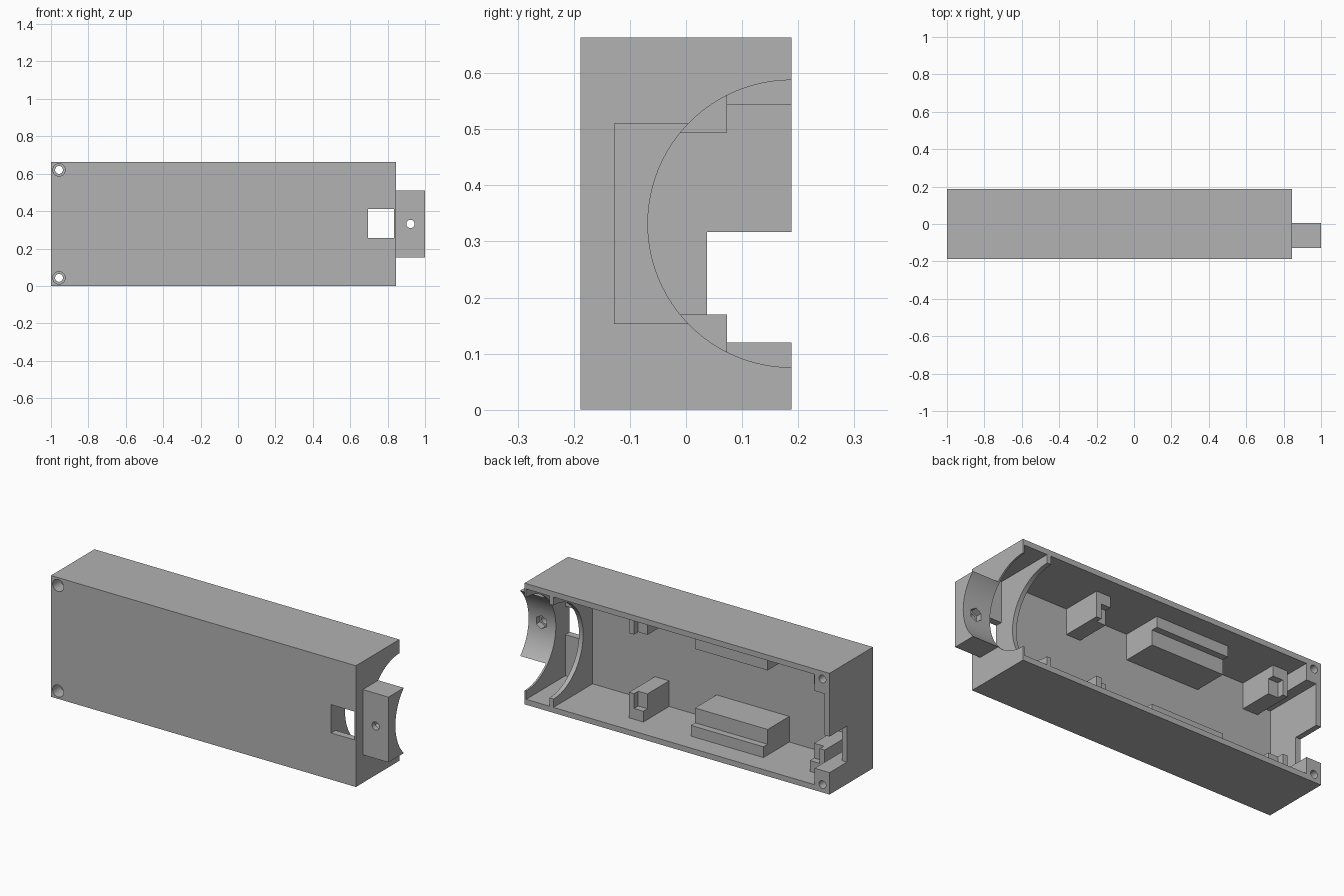
import bpy
from math import pi, radians

if "Cube" in bpy.data.objects:
    bpy.data.objects.remove(bpy.data.objects["Cube"], do_unlink=True)

grey = bpy.data.materials.new("plain grey")
grey.use_nodes = True
colour = (0.445, 0.445, 0.445, 1)
grey.diffuse_color = colour
grey.node_tree.nodes["Principled BSDF"].inputs["Base Color"].default_value = colour

HEIGHT, BACK, FRONT = 0.663, 0.188, -0.188
MID = HEIGHT / 2
WALL = 0.03          # top and bottom walls
FLOOR = -0.15        # inner side of the front panel
END = 0.845          # end of the case, where the lug begins


def box(name, x, y, z):
    """Box from three (low, high) ranges."""
    bpy.ops.mesh.primitive_cube_add(size=1)
    ob = bpy.context.object
    ob.name = name
    ob.location = [sum(r) / 2 for r in (x, y, z)]
    ob.scale = [r[1] - r[0] for r in (x, y, z)]
    bpy.ops.object.transform_apply(location=True, rotation=True, scale=True)
    ob.data.materials.append(grey)
    return ob


def rod(name, radius, start, end, sides=32):
    """Cylinder along x or y between two points."""
    along_x = start[0] != end[0]
    length = abs(end[0] - start[0]) + abs(end[1] - start[1])
    bpy.ops.mesh.primitive_cylinder_add(
        vertices=sides, radius=radius, depth=length,
        location=[(a + b) / 2 for a, b in zip(start, end)],
        rotation=(0, pi / 2, 0) if along_x else (pi / 2, 0, 0))
    ob = bpy.context.object
    ob.name = name
    bpy.ops.object.transform_apply(location=True, rotation=True, scale=True)
    ob.data.materials.append(grey)
    return ob


def combine(target, tool, operation="DIFFERENCE"):
    """Apply a boolean and remove the helper."""
    mod = target.modifiers.new("boolean", "BOOLEAN")
    mod.operation, mod.solver, mod.object = operation, "EXACT", tool
    tool.hide_render = True
    bpy.context.view_layer.objects.active = target
    bpy.ops.object.modifier_apply(modifier=mod.name)
    bpy.data.objects.remove(tool, do_unlink=True)


def finish(ob):
    bpy.ops.object.select_all(action="DESELECT")
    ob.select_set(True)
    bpy.context.view_layer.objects.active = ob
    bpy.ops.object.shade_smooth_by_angle(angle=radians(25))


# Case, open at the back, with a rib between the two compartments
case = box("case", (-1, END), (FRONT, BACK), (0, HEIGHT))
inside = (WALL, HEIGHT - WALL)
combine(case, box("main_cavity", (-0.91, 0.67), (FLOOR, 0.3), inside))
# Narrower end of the cavity leaves the two screw posts standing
combine(case, box("post_cavity", (-0.97, -0.9), (FLOOR, 0.3), (0.12, HEIGHT - 0.12)))
combine(case, box("end_cavity", (0.695, 0.835), (FLOOR, 0.3), inside))

# Round saddle through the rib and the end wall
combine(case, rod("saddle_cutter", 0.256, (0.6, BACK, MID), (1.1, BACK, MID), 96))

# Window in the front panel and cable notch in the far wall
combine(case, box("window_cutter", (0.695, 0.835), (-0.3, 0), (0.255, 0.41)))
combine(case, box("notch_cutter", (-1.1, -0.95), (0.037, 0.3), (0.12, 0.317)))

# Counterbored screw holes
for z in (0.043, HEIGHT - 0.043):
    combine(case, rod("screw_cutter", 0.021, (-0.957, -0.3, z), (-0.957, 0.3, z)))
    combine(case, rod("bore_cutter", 0.033, (-0.957, -0.3, z), (-0.957, -0.12, z)))
finish(case)

# Lug with a concave back, a screw hole and a hexagonal nut pocket
lug = box("lug", (END, 1), (-0.128, 0.01), (0.153, 0.51))
combine(lug, rod("lug_saddle_cutter", 0.256, (0.7, BACK, MID), (1.2, BACK, MID), 96))
combine(lug, rod("lug_hole_cutter", 0.022, (0.922, -0.3, MID), (0.922, 0.1, MID)))
combine(lug, rod("nut_cutter", 0.036, (0.922, -0.1, MID), (0.922, 0.1, MID), 6))
finish(lug)


def span(low, high, upper):
    """Height range, mirrored to the upper wall when asked."""
    return (HEIGHT - high, HEIGHT - low) if upper else (low, high)


# Board supports on the lower and upper walls
BURY, SHELF, LIP = 0.01, 0.037, 0.073
for upper in (False, True):
    side = "upper" if upper else "lower"
    # Corner blocks, each with a pocket that faces the board
    for label, x, pocket in (("inner", (0.207, 0.293), (0.1, 0.263)),
                             ("outer", (-0.89, -0.8), (-0.86, -0.7))):
        block = box(f"{side}_{label}_support", x, (FLOOR - BURY, LIP),
                    span(WALL - BURY, 0.17, upper))
        combine(block, box("pocket_cutter", pocket, (SHELF, 0.2), span(0.089, 0.3, upper)))
    # Long rail with a raised lip beside the wall
    rail = box(f"{side}_rail", (-0.52, -0.08), (FLOOR - BURY, LIP),
               span(WALL - BURY, 0.17, upper))
    combine(rail, box("rail_cutter", (-0.7, 0.1), (SHELF, 0.2), span(0.089, 0.3, upper)))
